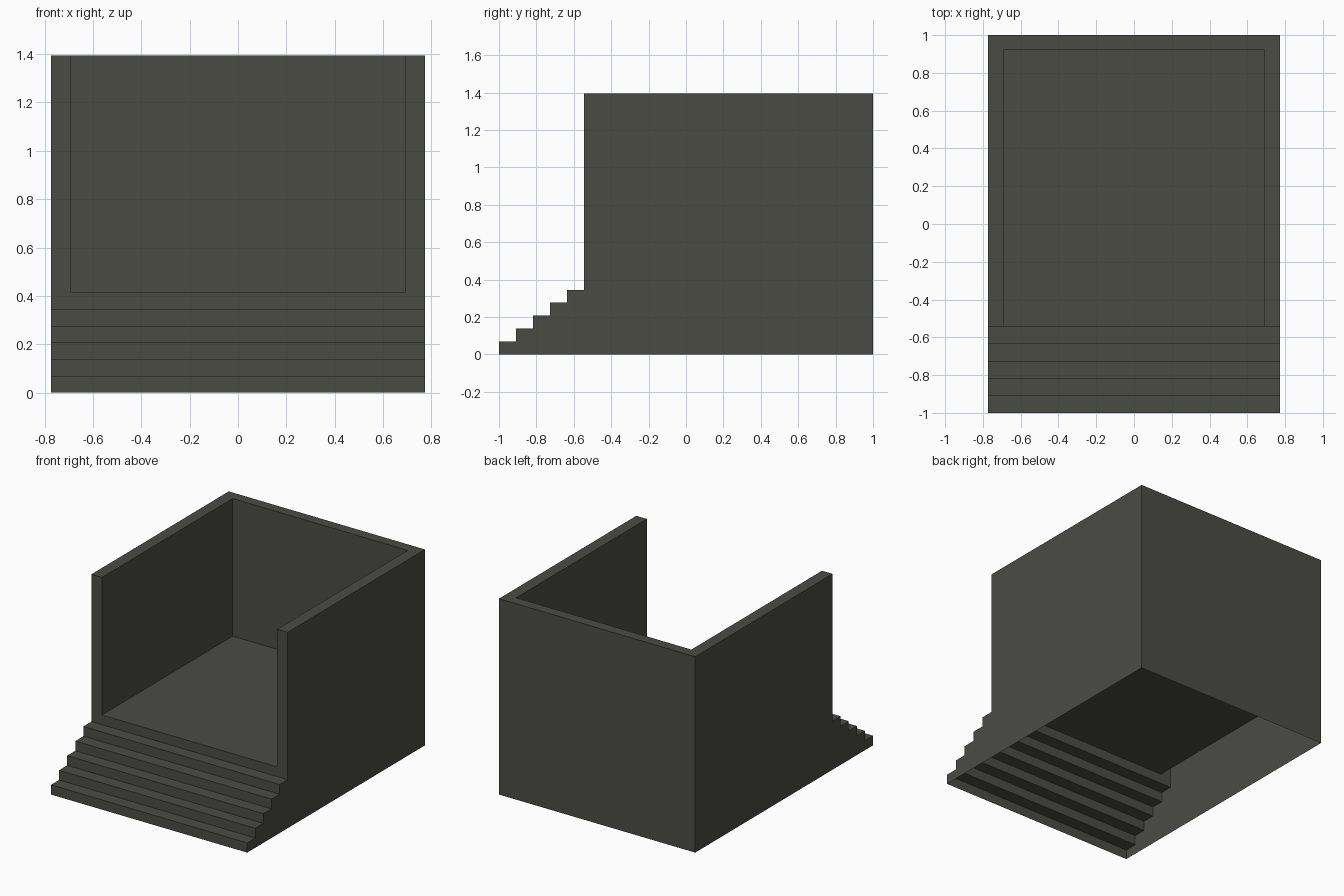
import bpy
import bmesh
from mathutils import Vector

if "Cube" in bpy.data.objects:
    bpy.data.objects.remove(bpy.data.objects["Cube"], do_unlink=True)

W, IN = 0.773, 0.69          # outer and inner half widths
FRONT, BACK, IN_BACK = -0.545, 1.0, 0.925
FLOOR, TOP, STEPS = 0.415, 1.395, 6

stone = bpy.data.materials.new("dark grey stone")
colour = (0.07, 0.07, 0.06, 1)
stone.diffuse_color = colour
stone.use_nodes = True
stone.node_tree.nodes["Principled BSDF"].inputs["Base Color"].default_value = colour


def part(name, faces):
    """Open sheet part from a list of polygons."""
    bm = bmesh.new()
    for points in faces:
        bm.faces.new([bm.verts.new(p) for p in points])
    bmesh.ops.remove_doubles(bm, verts=bm.verts, dist=0.0001)
    mesh = bpy.data.meshes.new(name)
    bm.to_mesh(mesh)
    bm.free()
    mesh.materials.append(stone)
    bpy.context.collection.objects.link(bpy.data.objects.new(name, mesh))


def ribbon(path, sweep):
    """Quads made by sweeping a path along a vector."""
    path, sweep = [Vector(p) for p in path], Vector(sweep)
    return [(a, b, b + sweep, a + sweep) for a, b in zip(path, path[1:])]


# Stair profile in (y, z), ending at the floor's front edge
rise, run = FLOOR / STEPS, (FRONT + 1) / (STEPS - 1)
stair = []
for i in range(STEPS):
    stair += [(-1 + i * run, i * rise), (-1 + i * run, (i + 1) * rise)]
part("stairs", ribbon([(W, y, z) for y, z in stair], (-2 * W, 0, 0)))

# Outer shell, open underneath
side = stair + [(FRONT, TOP), (BACK, TOP), (BACK, 0)]
part("right_outer_wall", [[(-W, y, z) for y, z in reversed(side)]])
part("left_outer_wall", [[(W, y, z) for y, z in side]])
part("back_outer_wall", ribbon([(W, BACK, 0), (-W, BACK, 0)], (0, 0, TOP)))

# Room floor and inner walls
part("floor", ribbon([(-IN, FRONT, FLOOR), (IN, FRONT, FLOOR)], (0, IN_BACK - FRONT, 0)))
inner = [(-IN, FRONT), (-IN, IN_BACK), (IN, IN_BACK), (IN, FRONT)]
part("inner_walls", ribbon([(x, y, FLOOR) for x, y in inner], (0, 0, TOP - FLOOR)))

# Rim and front ends closing the hollow walls
outer = [(W, FRONT), (W, BACK), (-W, BACK), (-W, FRONT)]
part("wall_rim", [[(x, y, TOP) for x, y in outer + inner]])
ends = []
for x0, x1 in ((-W, -IN), (IN, W)):
    ends += ribbon([(x0, FRONT, FLOOR), (x1, FRONT, FLOOR)], (0, 0, TOP - FLOOR))
part("wall_front_ends", ends)
